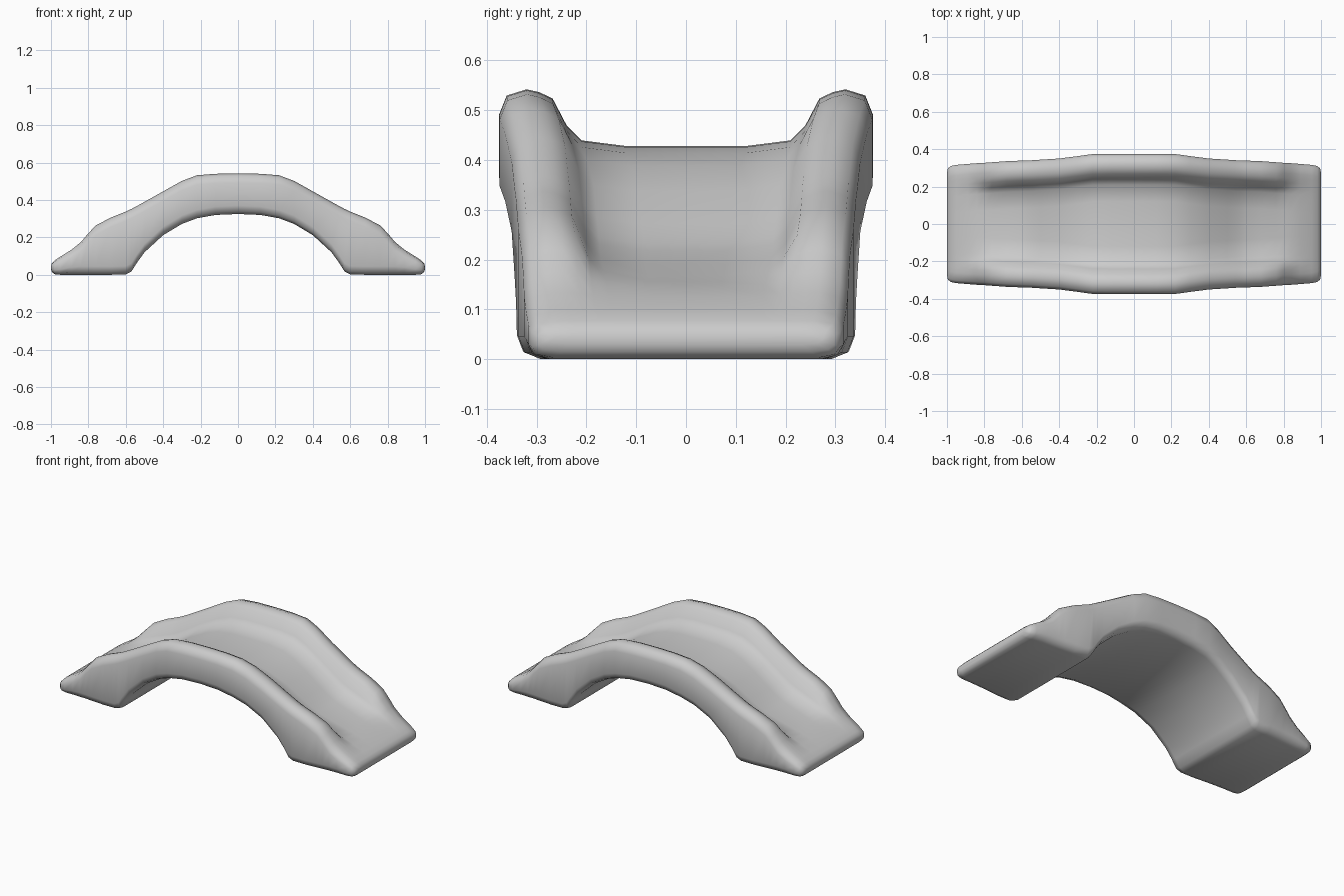
import bpy, bmesh, math

if "Cube" in bpy.data.objects:
    bpy.data.objects.remove(bpy.data.objects["Cube"])

# Stations along half the bridge: x, underside z, deck z, rail top z, half width
STATIONS = [
    (0.00, .325, .428, .542, .375),
    (0.12, .320, .426, .540, .375),
    (0.22, .302, .414, .532, .374),
    (0.30, .272, .388, .502, .363),
    (0.40, .212, .338, .446, .350),
    (0.50, .120, .272, .390, .344),
    (0.54, .065, .248, .368, .341),
    (0.57, .017, .232, .352, .340),
    (0.60, .002, .218, .338, .339),
    (0.68, .000, .192, .306, .336),
    (0.76, .000, .168, .264, .330),
    (0.80, .000, .156, .222, .327),
    (0.84, .000, .146, .175, .325),
    (0.89, .000, .125, .134, .321),
    (0.95, .000, .096, .097, .316),
    (0.98, .003, .077, .077, .310),
    (0.995, .015, .062, .062, .297),
    (1.00, .030, .046, .046, .275),
]


def half_section(zb, deck, top, w):
    """Deck centre -> rail -> outer side -> underside centre, for y >= 0."""
    rail = top - deck
    h = top - zb
    r = min(.05, .3 * h)
    b = min(.045, .3 * h)
    return [
        (0, deck), (w - .255, deck), (w - .165, deck + .1 * rail),
        (w - .135, deck + .37 * rail), (w - .107, deck + .84 * rail),
        (w - .08, top - .05 * rail), (w - .055, top),
        (w - .015, top - .25 * r), (w, top - r),
        (w, zb + b), (w - .012, zb + .3 * b), (w - .045, zb), (0, zb),
    ]


# Full-length station list by mirroring, then loft the cross-sections
stations = [(-s[0],) + s[1:] for s in reversed(STATIONS[1:])] + STATIONS
bm = bmesh.new()
rings = []
for x, *params in stations:
    half = half_section(*params)
    loop = half + [(-y, z) for y, z in reversed(half[1:-1])]
    rings.append([bm.verts.new((x, y, z)) for y, z in loop])

for a, b in zip(rings, rings[1:]):
    n = len(a)
    for i in range(n):
        j = (i + 1) % n
        bm.faces.new((a[i], a[j], b[j], b[i]))
bm.faces.new(rings[0])
bm.faces.new(rings[-1])
bmesh.ops.recalc_face_normals(bm, faces=bm.faces)

mesh = bpy.data.meshes.new("arched_bridge")
bm.to_mesh(mesh)
bm.free()
bridge = bpy.data.objects.new("arched_bridge", mesh)
bpy.context.collection.objects.link(bridge)

# Soft, moulded-looking shading
bpy.context.view_layer.objects.active = bridge
bridge.select_set(True)
bpy.ops.object.shade_smooth_by_angle(angle=math.radians(70))
